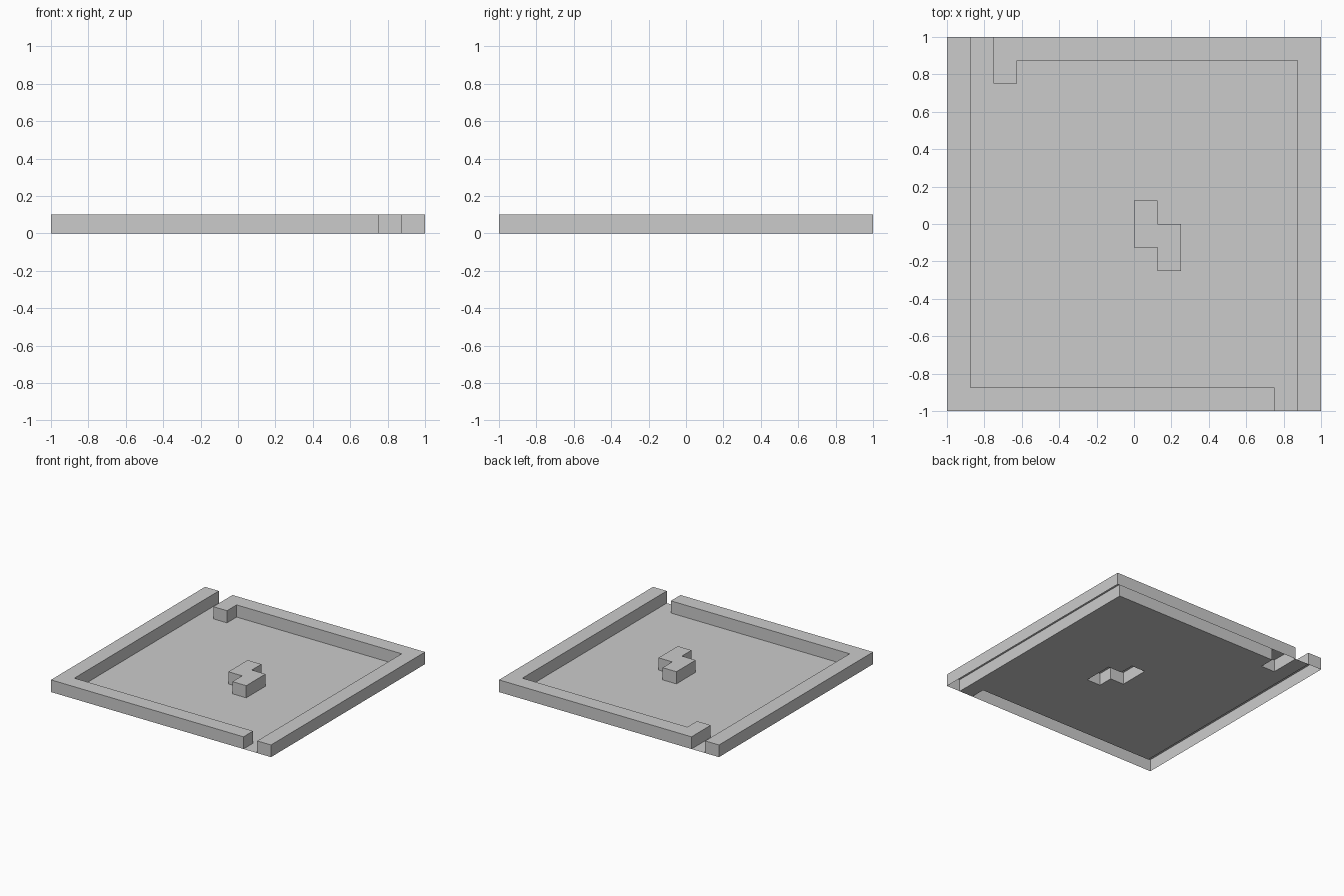
import bpy
import bmesh

if "Cube" in bpy.data.objects:
    bpy.data.objects.remove(bpy.data.objects["Cube"])

N = 16               # cells per side
CELL = 2.0 / N
HEIGHT = 0.1


def in_border(i, j):
    # Outer ring with a front and a back doorway, plus a stub beside the back one
    ring = i in (0, N - 1) or j in (0, N - 1)
    return (ring and (i, j) not in {(14, 0), (1, 15)}) or (i, j) == (2, 14)


def in_block(i, j):
    # S-shaped island in the middle
    return (i, j) in {(8, 7), (8, 8), (9, 6), (9, 7)}


def in_floor(i, j):
    return not in_border(i, j) and not in_block(i, j)


def build(name, keep, height):
    """Keep chosen cells of the square grid; raise them as open-bottomed walls."""
    bm = bmesh.new()
    bmesh.ops.create_grid(bm, x_segments=N, y_segments=N, size=1.0)

    def cell(f):
        c = f.calc_center_median()
        return int((c.x + 1) / CELL), int((c.y + 1) / CELL)

    bmesh.ops.delete(bm, geom=[f for f in bm.faces if not keep(*cell(f))],
                     context='FACES')
    if height:
        old = bm.faces[:]
        new = bmesh.ops.extrude_face_region(bm, geom=old)['geom']
        verts = [v for v in new if isinstance(v, bmesh.types.BMVert)]
        bmesh.ops.translate(bm, verts=verts, vec=(0, 0, height))
        bmesh.ops.delete(bm, geom=[f for f in old if f.is_valid], context='FACES')
    mesh = bpy.data.meshes.new(name)
    bm.to_mesh(mesh)
    bm.free()
    bpy.context.collection.objects.link(bpy.data.objects.new(name, mesh))


build("floor", in_floor, 0)
build("border_walls", in_border, HEIGHT)
build("centre_block", in_block, HEIGHT)
